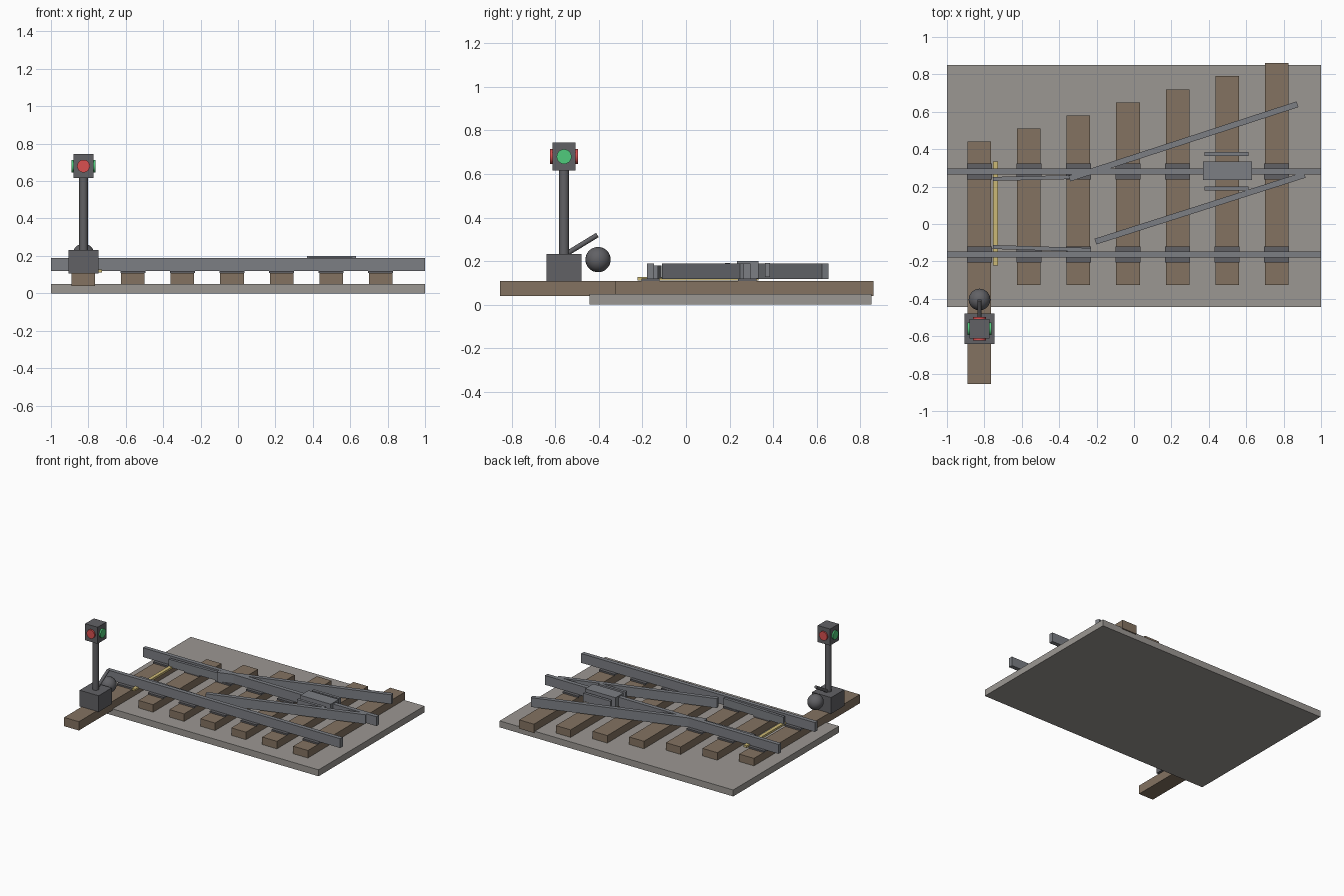
import bpy, math
from mathutils import Vector

if "Cube" in bpy.data.objects:
    bpy.data.objects.remove(bpy.data.objects["Cube"])


def mat(name, r, g, b):
    m = bpy.data.materials.new(name)
    m.diffuse_color = (r, g, b, 1)
    m.use_nodes = True
    m.node_tree.nodes["Principled BSDF"].inputs["Base Color"].default_value = m.diffuse_color
    return m


BALLAST = mat("ballast_stone", 0.33, 0.31, 0.29)
WOOD = mat("timber", 0.23, 0.17, 0.12)
STEEL = mat("rail_steel", 0.20, 0.21, 0.23)
DARK = mat("dark_iron", 0.12, 0.12, 0.13)
YELLOW = mat("rod_yellow", 0.60, 0.48, 0.18)
RED = mat("lens_red", 0.70, 0.08, 0.08)
GREEN = mat("lens_green", 0.08, 0.60, 0.20)


def finish(name, m):
    o = bpy.context.object
    o.name = name
    o.data.materials.append(m)
    return o


def box(name, x, y, z, m):
    """Box from (min, max) ranges."""
    bpy.ops.mesh.primitive_cube_add(
        size=1, location=[(a + b) / 2 for a, b in (x, y, z)])
    o = finish(name, m)
    o.scale = [b - a for a, b in (x, y, z)]
    bpy.ops.object.transform_apply(location=False, rotation=False, scale=True)
    return o


def bar(name, a, b, width, z, m):
    """Upright bar running between two plan points."""
    d = Vector(b) - Vector(a)
    c = (Vector(a) + Vector(b)) / 2
    o = box(name, (-d.length / 2, d.length / 2), (-width / 2, width / 2), z, m)
    o.location.x, o.location.y = c
    o.rotation_euler.z = math.atan2(d.y, d.x)
    return o


def rod(name, a, b, r, m, sides=24):
    """Round rod between two points."""
    a, b = Vector(a), Vector(b)
    bpy.ops.mesh.primitive_cylinder_add(
        vertices=sides, radius=r, depth=(b - a).length, location=(a + b) / 2,
        rotation=(b - a).to_track_quat('Z', 'Y').to_euler())
    o = finish(name, m)
    bpy.ops.object.shade_smooth_by_angle()
    return o


# Ballast bed
box("ballast_bed", (-1, 1), (-0.443, 0.851), (0, 0.05), BALLAST)

RAIL_Y = (-0.163, 0.281)
RAIL_Z = (0.118, 0.19)

# Sleepers growing longer towards the diverging track, with rail plates
for i in range(7):
    x = -0.827 + 0.265 * i
    y0 = -0.855 if i == 0 else -0.325
    box(f"sleeper_{i}", (x - 0.063, x + 0.063), (y0, 0.44 + 0.07 * i),
        (0.04, 0.108), WOOD)
    for j, y in enumerate(RAIL_Y):
        box(f"tie_plate_{i}_{j}", (x - 0.067, x + 0.067),
            (y - 0.042, y + 0.042), (0.108, 0.12), DARK)

# Straight stock rails
for j, y in enumerate(RAIL_Y):
    box(f"stock_rail_{j}", (-1, 1), (y - 0.016, y + 0.016), RAIL_Z, STEEL)

# Diverging rails and switch points
bar("diverging_rail_outer", (-0.345, 0.243), (0.874, 0.64), 0.032, RAIL_Z, STEEL)
bar("diverging_rail_inner", (-0.206, -0.094), (0.913, 0.263), 0.032, RAIL_Z, STEEL)
bar("switch_point_far", (-0.755, 0.241), (-0.32, 0.251), 0.021, (0.12, 0.18), STEEL)
bar("switch_point_near", (-0.755, -0.123), (-0.23, -0.139), 0.021, (0.12, 0.18), STEEL)

# Crossing block and guard rails
box("frog_block", (0.37, 0.63), (0.234, 0.334), (0.12, 0.2), STEEL)
for j, y in enumerate((0.19, 0.374)):
    box(f"guard_rail_{j}", (0.378, 0.612), (y - 0.011, y + 0.011),
        (0.128, 0.191), STEEL)

# Throw rod
box("throw_rod", (-0.754, -0.726), (-0.222, 0.334), (0.112, 0.128), YELLOW)

# Switch stand
SX, SY, LZ = -0.826, -0.56, 0.68
box("stand_base", (SX - 0.081, SX + 0.081), (SY - 0.081, SY + 0.081),
    (0.106, 0.232), DARK)
rod("stand_mast", (SX, SY, 0.22), (SX, SY, 0.63), 0.023, DARK)
box("lamp_housing", (SX - 0.053, SX + 0.053), (SY - 0.053, SY + 0.053),
    (LZ - 0.064, LZ + 0.064), DARK)

# Lamp lenses: red front and back, green on the sides
for name, (dx, dy), m in (("front", (0, -1), RED), ("back", (0, 1), RED),
                          ("left", (-1, 0), GREEN), ("right", (1, 0), GREEN)):
    rod(f"lens_{name}", (SX + dx * 0.045, SY + dy * 0.045, LZ),
        (SX + dx * 0.064, SY + dy * 0.064, LZ), 0.034, m)

# Throw lever and counterweight
rod("throw_lever", (SX, -0.553, 0.231), (SX, -0.407, 0.32), 0.0115, DARK, 16)
bpy.ops.mesh.primitive_uv_sphere_add(segments=24, ring_count=16, radius=0.058,
                                     location=(SX, -0.404, 0.207))
finish("counterweight", DARK)
bpy.ops.object.shade_smooth()
